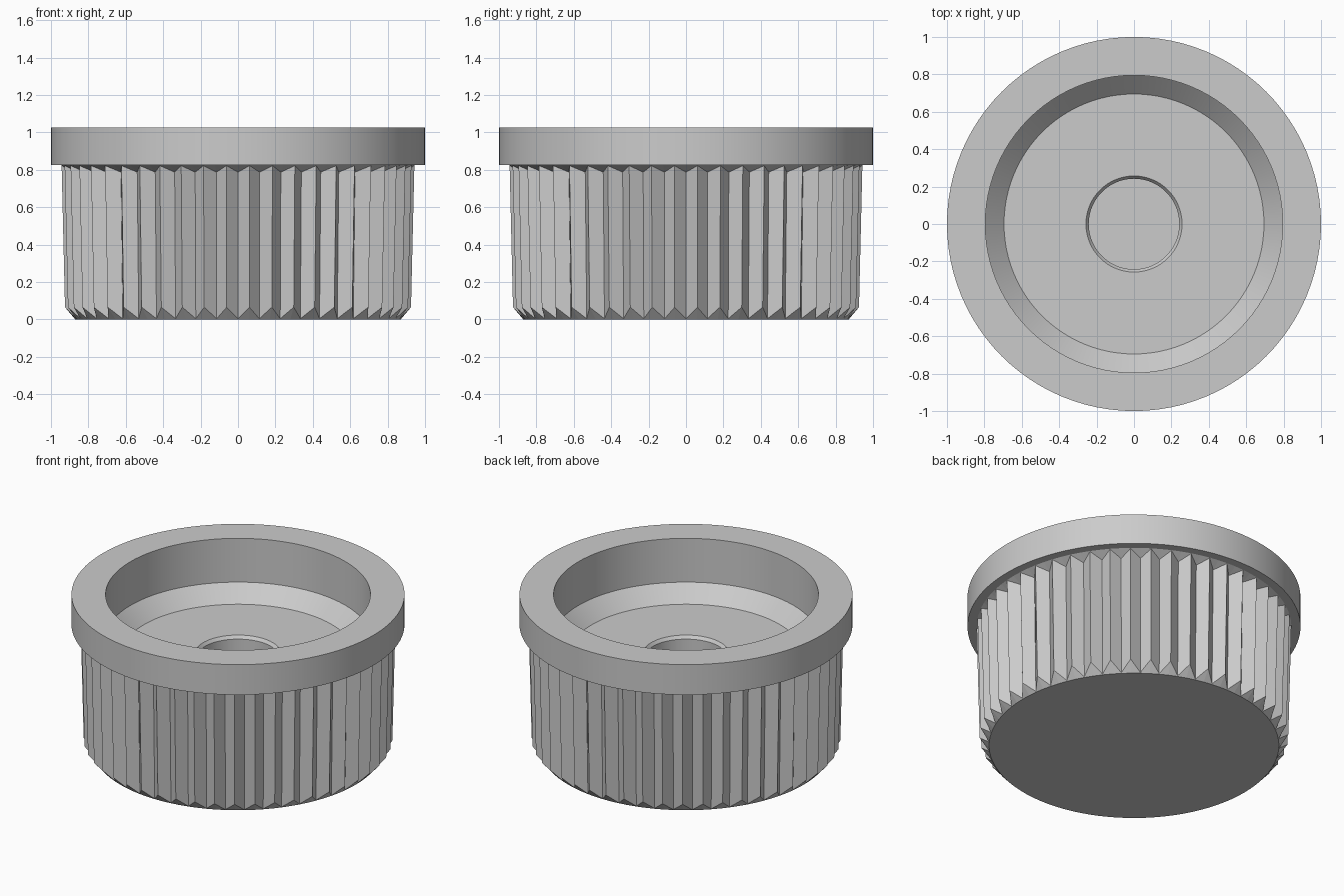
import bpy, bmesh, math

if "Cube" in bpy.data.objects:
    bpy.data.objects.remove(bpy.data.objects["Cube"])

TEETH = 48
SEGMENTS = 96

grey = bpy.data.materials.new("light grey")
grey.diffuse_color = (0.6, 0.6, 0.6, 1)
grey.use_nodes = True
grey.node_tree.nodes["Principled BSDF"].inputs["Base Color"].default_value = grey.diffuse_color


def skin(name, rings, cap_first=False, cap_last=False):
    """Join rings of equal point count into one surface."""
    bm = bmesh.new()
    loops = [[bm.verts.new(p) for p in ring] for ring in rings]
    n = len(loops[0])
    for a, b in zip(loops, loops[1:]):
        for i in range(n):
            j = (i + 1) % n
            bm.faces.new((a[i], a[j], b[j], b[i]))
    if cap_first:
        bm.faces.new(loops[0][::-1])
    if cap_last:
        bm.faces.new(loops[-1])
    mesh = bpy.data.meshes.new(name)
    bm.to_mesh(mesh)
    bm.free()
    mesh.materials.append(grey)
    obj = bpy.data.objects.new(name, mesh)
    bpy.context.collection.objects.link(obj)
    return obj


def ring(valley, ridge, n=SEGMENTS):
    """Ring of points alternating between (radius, z) valley and ridge; a valley faces front."""
    pts = []
    for i in range(n):
        r, z = ridge if i % 2 else valley
        a = -math.pi / 2 + 2 * math.pi * i / n
        pts.append((r * math.cos(a), r * math.sin(a), z))
    return pts


# Flange and stepped recess, from the flange underside round to the hole floor
profile = [(0.94, 0.825), (1.0, 0.825), (1.0, 1.025), (0.795, 1.025),
           (0.795, 0.735), (0.695, 0.635), (0.257, 0.635), (0.242, 0.615), (0.242, 0.25)]
cup = skin("flange_and_recess", [ring(p, p) for p in profile], cap_last=True)
bpy.context.view_layer.objects.active = cup
cup.select_set(True)
bpy.ops.object.shade_smooth_by_angle(angle=math.radians(25))

# Knurled grip: flat base, chamfered lower teeth, tapered ribs, filled-in valleys at the top
bm_obj = skin("knurled_grip", [
    ring((0.87, 0.0), (0.87, 0.0)),
    ring((0.872, 0.004), (0.927, 0.065)),
    ring((0.885, 0.787), (0.945, 0.822)),
    ring((0.945, 0.825), (0.945, 0.825)),
], cap_first=True)
